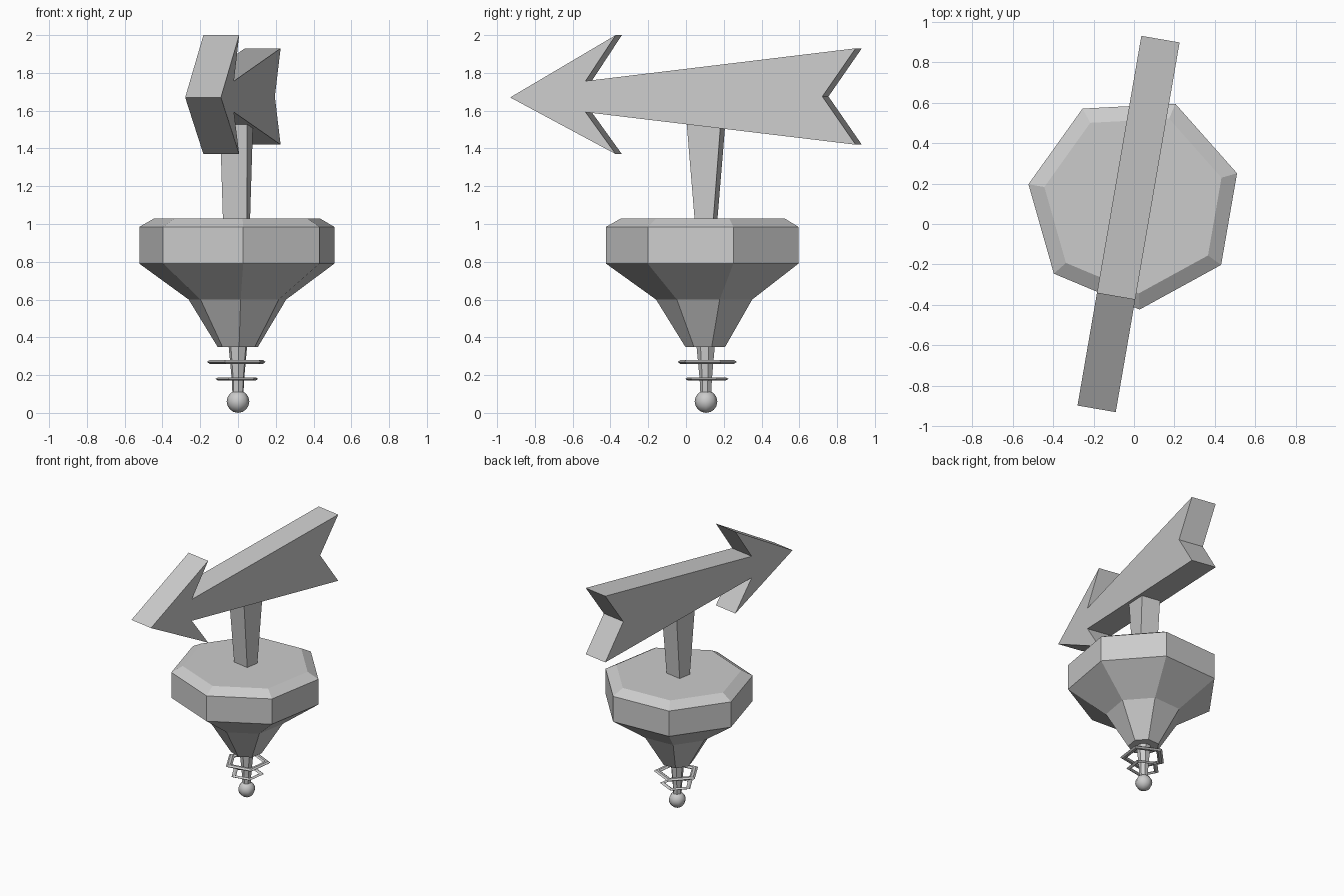
import bpy, bmesh, math

if "Cube" in bpy.data.objects:
    bpy.data.objects.remove(bpy.data.objects["Cube"])

CX, CY = 0.0, 0.106          # axis of the turned parts
TURN = math.radians(-9.8)    # heading of the arrow


def finish(name, bm):
    bmesh.ops.recalc_face_normals(bm, faces=bm.faces)
    me = bpy.data.meshes.new(name)
    bm.to_mesh(me)
    bm.free()
    ob = bpy.data.objects.new(name, me)
    bpy.context.collection.objects.link(ob)
    return ob


def turned(name, profile, sides, start, closed=False):
    """Sweep (radius, z) points round the axis; closed gives a ring, open gets caps."""
    bm = bmesh.new()
    loops = []
    for r, z in profile:
        loops.append([bm.verts.new((CX + r * math.cos(start + math.tau * i / sides),
                                    CY + r * math.sin(start + math.tau * i / sides), z))
                      for i in range(sides)])
    pairs = list(zip(loops, loops[1:]))
    if closed:
        pairs.append((loops[-1], loops[0]))
    else:
        bm.faces.new(loops[0])
        bm.faces.new(loops[-1])
    for a, b in pairs:
        for i in range(sides):
            j = (i + 1) % sides
            bm.faces.new((a[i], a[j], b[j], b[i]))
    return finish(name, bm)


def flat_ring(name, r_out, r_in, z, t):
    e = 0.015
    turned(name, [(r_out, z), (r_out - e, z + t), (r_in + e, z + t), (r_in, z),
                  (r_in + e, z - t), (r_out - e, z - t)], 5, math.radians(28.5), True)


# seven-sided body and stem
phase = math.radians(-87)
turned("body", [(0.11, 0.35), (0.265, 0.60), (0.53, 0.79), (0.53, 0.985), (0.45, 1.03)], 7, phase)
turned("stem", [(0.03, 0.10), (0.034, 0.18), (0.051, 0.36)], 7, phase)

# loose five-sided rings
flat_ring("upper_ring", 0.166, 0.115, 0.27, 0.010)
flat_ring("lower_ring", 0.122, 0.085, 0.18, 0.008)

# ball at the foot
bm = bmesh.new()
bmesh.ops.create_uvsphere(bm, u_segments=8, v_segments=8, radius=0.06)
bmesh.ops.translate(bm, verts=bm.verts, vec=(CX, CY, 0.06))
ball = finish("foot_ball", bm)
for p in ball.data.polygons:
    p.use_smooth = True

# tapered post, widening upward into the arrow
bm = bmesh.new()
bmesh.ops.create_cube(bm, size=1)
for v in bm.verts:
    w, d, z = (0.148, 0.19, 1.58) if v.co.z > 0 else (0.128, 0.098, 1.01)
    v.co = (v.co.x * w, v.co.y * d, z)
post = finish("post", bm)
post.location = (-0.008, CY, 0)
post.rotation_euler.z = TURN

# arrow plate, extruded from its side outline
outline = [(-0.928, 1.67), (-0.361, 2.0), (-0.523, 1.757), (0.928, 1.93),
           (0.749, 1.675), (0.928, 1.42), (-0.523, 1.592), (-0.361, 1.37)]
bm = bmesh.new()
face = bm.faces.new([bm.verts.new((-0.096, y, z)) for y, z in outline])
ext = bmesh.ops.extrude_face_region(bm, geom=[face], use_keep_orig=True)
bmesh.ops.translate(bm, vec=(0.192, 0, 0),
                    verts=[g for g in ext["geom"] if isinstance(g, bmesh.types.BMVert)])
arrow = finish("arrow", bm)
arrow.location.x = -0.027
arrow.rotation_euler.z = TURN
